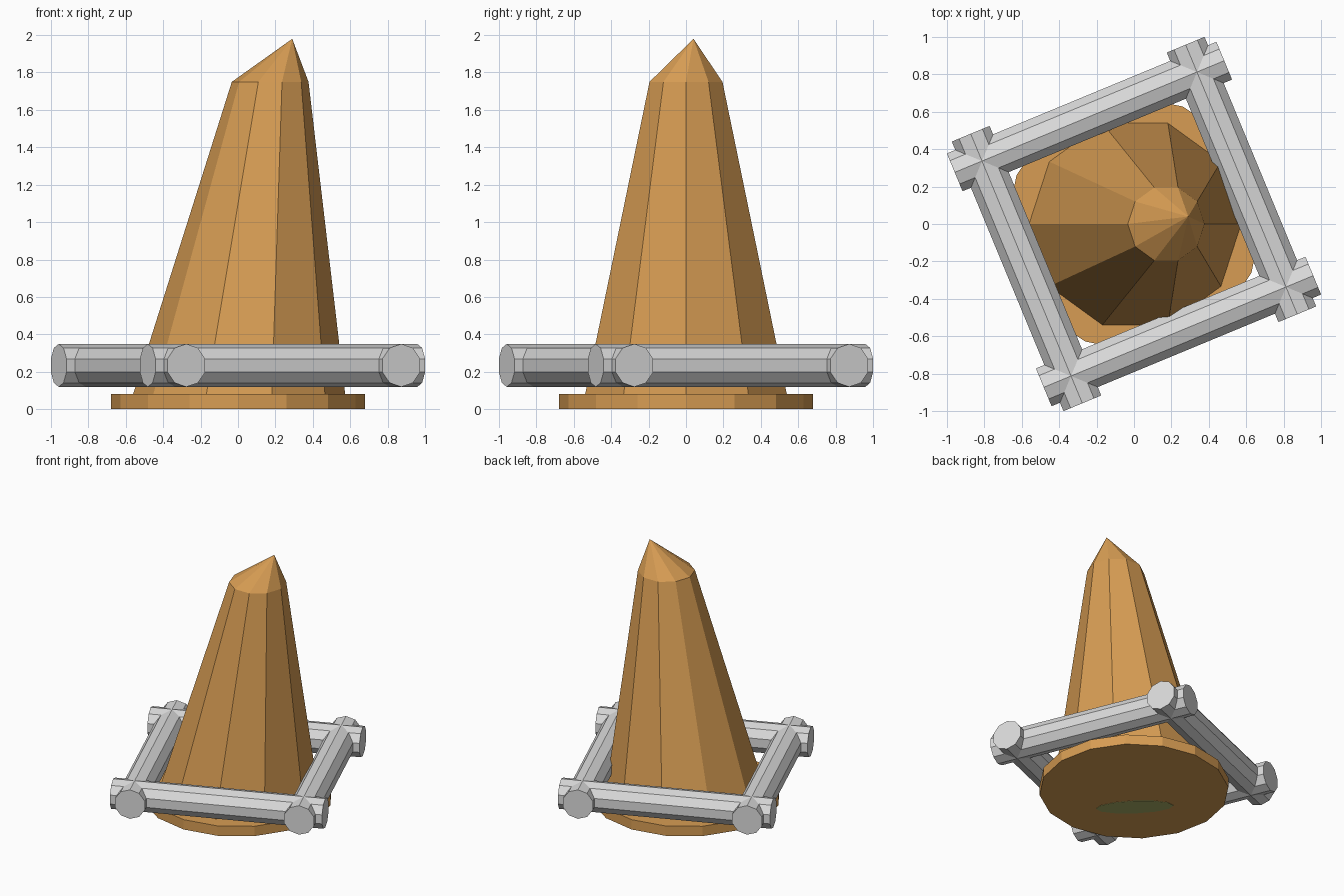
import bpy, bmesh, math
from mathutils import Matrix

if "Cube" in bpy.data.objects:
    bpy.data.objects.remove(bpy.data.objects["Cube"])


def material(name, rgb):
    m = bpy.data.materials.new(name)
    m.diffuse_color = (*rgb, 1)
    m.use_nodes = True
    m.node_tree.nodes["Principled BSDF"].inputs["Base Color"].default_value = m.diffuse_color
    return m


ORANGE = material("warm orange", (0.68, 0.335, 0.087))
GREY = material("light grey", (0.70, 0.70, 0.70))
OLIVE = material("olive", (0.40, 0.42, 0.13))


def ring(bm, r, z, n, cx=0):
    return [bm.verts.new((cx + r * math.cos(2 * math.pi * i / n),
                          r * math.sin(2 * math.pi * i / n), z)) for i in range(n)]


def bridge(bm, a, b):
    n = len(a)
    for i in range(n):
        j = (i + 1) % n
        bm.faces.new((a[i], a[j], b[j], b[i]))


def finish(bm, name, mat):
    bmesh.ops.recalc_face_normals(bm, faces=bm.faces)
    mesh = bpy.data.meshes.new(name)
    bm.to_mesh(mesh)
    bm.free()
    mesh.materials.append(mat)
    ob = bpy.data.objects.new(name, mesh)
    bpy.context.collection.objects.link(ob)
    return ob


def prism(name, r, z0, z1, n, mat):
    bm = bmesh.new()
    a, b = ring(bm, r, z0, n), ring(bm, r, z1, n)
    bridge(bm, a, b)
    bm.faces.new(a)
    bm.faces.new(b)
    return finish(bm, name, mat)


# Round foot plate
prism("base_plate", 0.68, 0.002, 0.08, 16, ORANGE)

# Leaning ten-sided spire with an off-centre tip
bm = bmesh.new()
low, high = ring(bm, 0.58, 0.02, 10), ring(bm, 0.205, 1.75, 10, 0.172)
bridge(bm, low, high)
bm.faces.new(low)
tip = bm.verts.new((0.29, 0.04, 1.98))
for i in range(10):
    bm.faces.new((high[i], high[(i + 1) % 10], tip))
finish(bm, "spire", ORANGE)

# Small coloured patch on the underside
patch = prism("underside_patch", 1, 0, 0.004, 12, OLIVE)
patch.data.transform(Matrix.Translation((-0.15, -0.17, 0))
                     @ Matrix.Rotation(math.radians(135), 4, 'Z')
                     @ Matrix.Diagonal((0.28, 0.09, 1, 1)))

# Square frame of four crossing ten-sided bars
for k in range(4):
    bar = prism(f"frame_bar_{k + 1}", 0.115, -0.78, 0.78, 10, GREY)
    bar.data.transform(Matrix.Rotation(math.radians(22.5 + 90 * k), 4, 'Z')
                       @ Matrix.Translation((0, 0.622, 0.234))
                       @ Matrix.Rotation(math.radians(90), 4, 'Y'))
